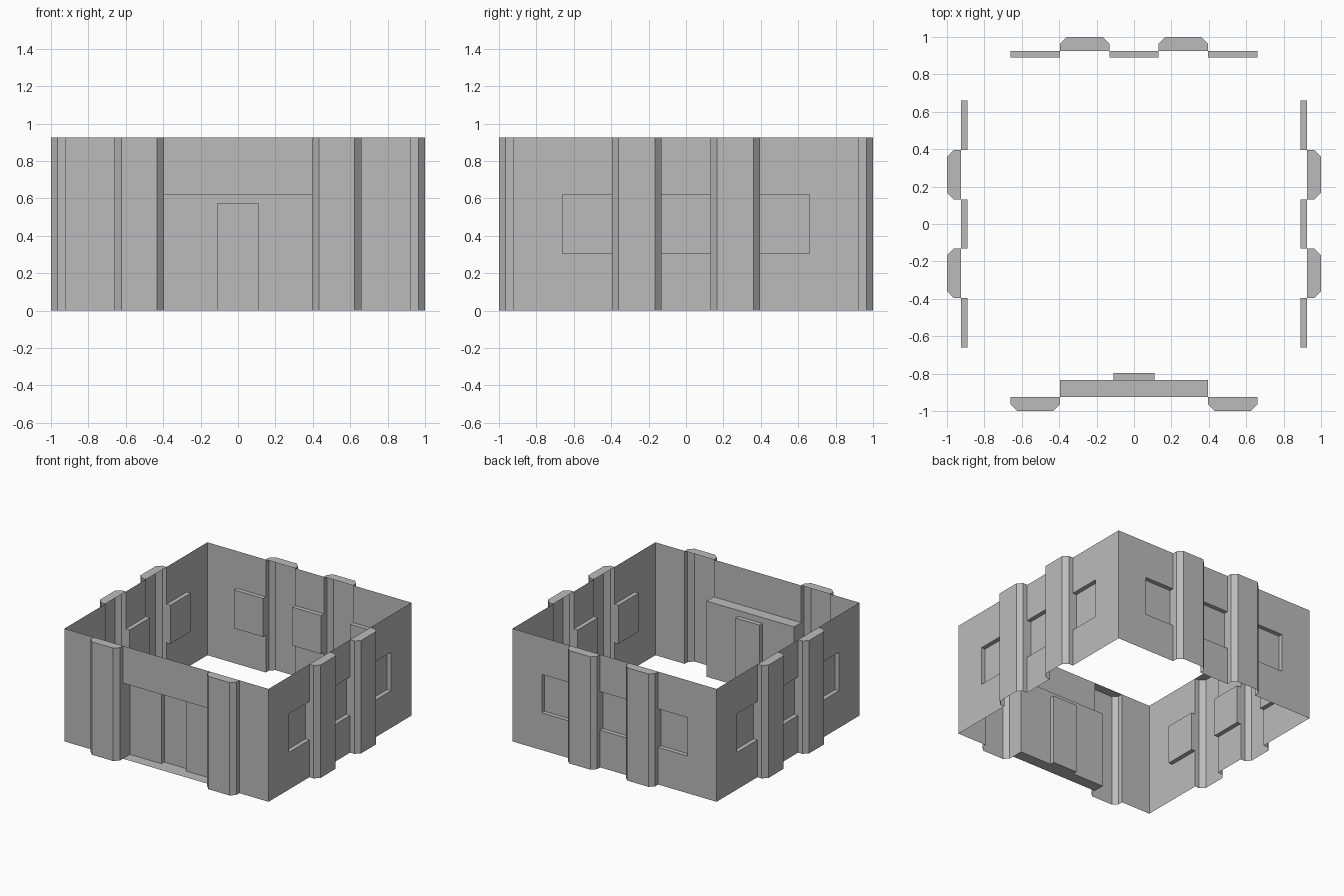
import bpy, bmesh
from math import pi
from mathutils import Matrix, Vector

cube = bpy.data.objects.get("Cube")
if cube:
    bpy.data.objects.remove(cube, do_unlink=True)

# Single plaster colour
plaster = bpy.data.materials.new("grey plaster")
plaster.use_nodes = True
GREY = (0.5, 0.5, 0.5, 1)
plaster.diffuse_color = GREY
plaster.node_tree.nodes["Principled BSDF"].inputs["Base Color"].default_value = GREY

W, H = 0.925, 0.925                     # wall plane distance and wall height
INNER, MID, OUTER = 0.131, 0.396, 0.66  # bay divisions along each wall
SILL, HEAD, DOOR_TOP = 0.305, 0.62, 0.572


class Part:
    """Collects surfaces given in wall coordinates: along, outward, height."""

    def __init__(self, name, angle):
        self.name, self.bm = name, bmesh.new()
        self.turn = Matrix.Rotation(angle, 3, 'Z')

    def face(self, points):
        self.bm.faces.new([self.bm.verts.new(self.turn @ Vector((u, -W - d, z)))
                           for u, d, z in points])

    def strip(self, path, z0, z1):
        for (a, b), (c, d) in zip(path, path[1:]):
            self.face([(a, b, z0), (c, d, z0), (c, d, z1), (a, b, z1)])

    def cap(self, path, z):
        self.face([(u, d, z) for u, d in path])

    def finish(self):
        bmesh.ops.remove_doubles(self.bm, verts=self.bm.verts, dist=0.0005)
        mesh = bpy.data.meshes.new(self.name)
        self.bm.to_mesh(mesh)
        self.bm.free()
        mesh.materials.append(plaster)
        bpy.context.collection.objects.link(bpy.data.objects.new(self.name, mesh))


def niche(half, near, deep, centre=0):
    a, b = centre - half, centre + half
    return [(a, near), (a, deep), (b, deep), (b, near)]


def add_pilaster(name, angle, a, b):
    # Hollow chamfered pilaster, closed on top
    part = Part(name, angle)
    depth, c = 0.075, 0.036
    path = [(a, 0), (a, depth - c), (a + c, depth), (b - c, depth), (b, depth - c), (b, 0)]
    part.strip(path, 0, H)
    part.cap(path, H)
    part.finish()


def add_window(name, angle, a, b):
    # Shallow blind window recess
    part = Part(name, angle)
    path = niche((b - a) / 2, 0, -0.035, (a + b) / 2)
    part.strip(path, SILL, HEAD)
    part.cap(path, HEAD)
    part.cap(path[::-1], SILL)
    part.finish()


def add_wall(name, angle, openings):
    # Corner panels plus the wall above and below each opening
    part = Part(name, angle)
    for a, b in ((-W, -OUTER), (OUTER, W)):
        part.strip([(a, 0), (b, 0)], 0, H)
    for a, b, low, high in openings:
        part.strip([(a, 0), (b, 0)], high, H)
        if low > 0:
            part.strip([(a, 0), (b, 0)], 0, low)
    part.finish()


# Side and back walls: three windows between two pilasters
window_bays = [(-OUTER, -MID), (-INNER, INNER), (MID, OUTER)]
for side, angle in (("left", pi / 2), ("back", pi), ("right", -pi / 2)):
    add_wall(side + "_wall", angle, [(a, b, SILL, HEAD) for a, b in window_bays])
    for i, (a, b) in enumerate(window_bays, 1):
        add_window(f"{side}_window_{i}", angle, a, b)
    for i, (a, b) in enumerate([(-MID, -INNER), (INNER, MID)], 1):
        add_pilaster(f"{side}_pilaster_{i}", angle, a, b)

# Front wall with outer pilasters
add_wall("front_wall", 0, [(-MID, MID, 0, HEAD)])
for i, (a, b) in enumerate([(-OUTER, -MID), (MID, OUTER)], 1):
    add_pilaster(f"front_pilaster_{i}", 0, a, b)

# Recessed porch with a deeper door niche
porch = Part("porch", 0)
outer = niche(MID, 0, -0.092)
door = niche(0.11, -0.092, -0.128)
plan = outer[:2] + door + outer[2:]
porch.strip(plan, 0, DOOR_TOP)
porch.strip(outer, DOOR_TOP, HEAD)
porch.cap(outer, HEAD)
porch.cap(door, DOOR_TOP)
porch.cap(outer[::-1], 0)
porch.cap(door[::-1], 0)
porch.finish()
